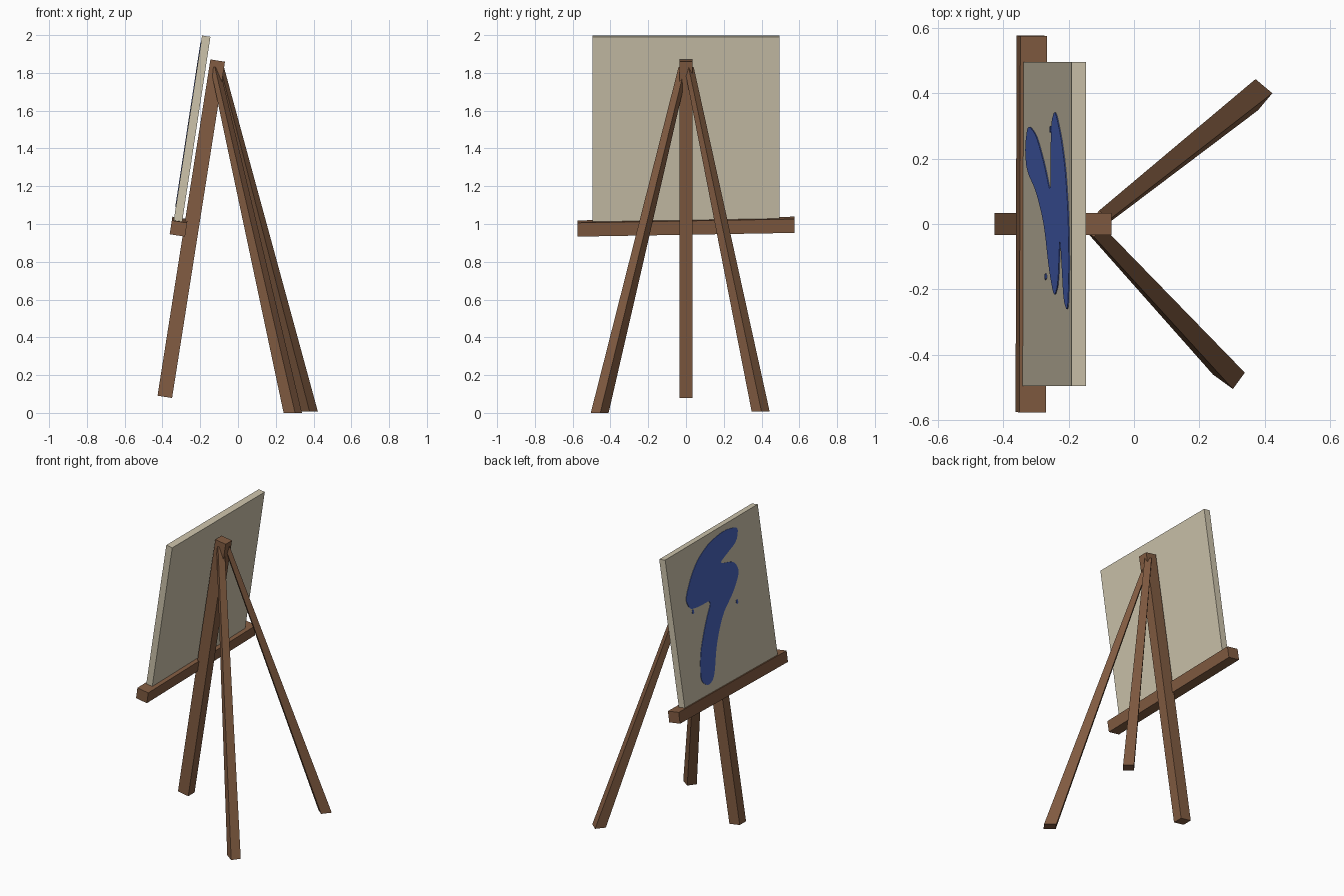
import bpy, bmesh, math
from mathutils import Matrix, Vector

if "Cube" in bpy.data.objects:
    bpy.data.objects.remove(bpy.data.objects["Cube"])


def material(name, rgb):
    m = bpy.data.materials.new(name)
    m.diffuse_color = (*rgb, 1.0)
    m.use_nodes = True
    m.node_tree.nodes["Principled BSDF"].inputs["Base Color"].default_value = m.diffuse_color
    return m


WOOD = material("brown wood", (0.223, 0.107, 0.054))
CANVAS = material("cream canvas", (0.61, 0.55, 0.41))
PAINT = material("blue paint", (0.067, 0.127, 0.50))


def finish(name, bm, mat, matrix=Matrix()):
    bmesh.ops.recalc_face_normals(bm, faces=bm.faces[:])
    me = bpy.data.meshes.new(name)
    bm.to_mesh(me)
    bm.free()
    me.materials.append(mat)
    ob = bpy.data.objects.new(name, me)
    ob.matrix_world = matrix
    bpy.context.collection.objects.link(ob)
    return ob


def box(name, size, matrix, mat):
    bm = bmesh.new()
    bmesh.ops.create_cube(bm, size=1.0)
    bmesh.ops.scale(bm, vec=size, verts=bm.verts[:])
    return finish(name, bm, mat, matrix)


def lean(center, tilt, roll=0.0):
    return (Matrix.Translation(center) @ Matrix.Rotation(math.radians(tilt), 4, 'Y')
            @ Matrix.Rotation(math.radians(roll), 4, 'X'))


def tapered_leg(name, foot, foot_size, foot_angle, top, top_size):
    # four-sided leg with level ends, narrower at the top
    bm = bmesh.new()
    rings = []
    for c, (sx, sy) in ((foot, foot_size), (top, top_size)):
        rot = Matrix.Rotation(math.radians(foot_angle), 3, 'Z')
        rings.append([bm.verts.new(Vector(c) + rot @ Vector((sx * i / 2, sy * j / 2, 0)))
                      for i, j in ((-1, -1), (1, -1), (1, 1), (-1, 1))])
    a, b = rings
    bm.faces.new(a)
    bm.faces.new(b)
    for i in range(4):
        k = (i + 1) % 4
        bm.faces.new((a[i], a[k], b[k], b[i]))
    return finish(name, bm, WOOD)


# leaning main post and the two splayed legs behind it
box("main_post", (0.078, 0.068, 1.802), lean((-0.2475, 0, 0.975), 8.94), WOOD)
tapered_leg("rear_leg_left", (0.29, -0.457, 0.0), (0.075, 0.062), -36,
            (-0.122, -0.014, 1.83), (0.03, 0.042))
tapered_leg("rear_leg_right", (0.375, 0.395, 0.008), (0.068, 0.067), 50,
            (-0.1, 0.016, 1.83), (0.03, 0.042))

# ledge, mounted very slightly crooked
box("ledge", (0.082, 1.15, 0.074), lean((-0.314, 0, 0.986), 8.9, 1.0), WOOD)

# canvas resting on the ledge
THICK, WIDE, TALL = 0.045, 0.99, 0.99
canvas_matrix = lean((-0.243, 0, 1.505), 8.7)
box("canvas", (THICK, WIDE, TALL), canvas_matrix, CANVAS)


def paint(name, outline, rounds):
    # thin plate on the canvas front; outline is (across, down) from 0 to 1
    pts = [Vector(p) for p in outline]
    for _ in range(rounds):
        pts = [q for p, n in zip(pts, pts[1:] + pts[:1])
               for q in (p.lerp(n, 0.2), p.lerp(n, 0.8))]
    bm = bmesh.new()
    face = bm.faces.new([bm.verts.new((-THICK / 2 - 0.003, 0.5 - u, TALL * (0.5 - v)))
                         for u, v in pts])
    ext = bmesh.ops.extrude_face_region(bm, geom=[face], use_keep_orig=True)
    moved = [g for g in ext["geom"] if isinstance(g, bmesh.types.BMVert)]
    bmesh.ops.translate(bm, verts=moved, vec=(0.004, 0, 0))
    bmesh.ops.triangulate(bm, faces=[f for f in bm.faces if len(f.verts) > 4])
    return finish(name, bm, PAINT, canvas_matrix)


# zigzag brush stroke
paint("brush_stroke", [
    (.771, .063), (.63, .034), (.461, .055), (.329, .114), (.235, .198), (.150, .321),
    (.185, .397), (.273, .411), (.412, .413), (.319, .538), (.228, .705), (.195, .877),
    (.265, .935), (.335, .905), (.40, .707), (.50, .545), (.641, .445), (.725, .341),
    (.684, .259), (.53, .223), (.624, .187), (.735, .148)], 2)
# paint specks
for i, (u, v) in enumerate(((.66, .52), (.21, .42))):
    paint(f"paint_speck_{i + 1}", [(u - .01, v - .01), (u + .008, v - .014),
                                   (u + .012, v + .012), (u - .006, v + .016)], 1)
